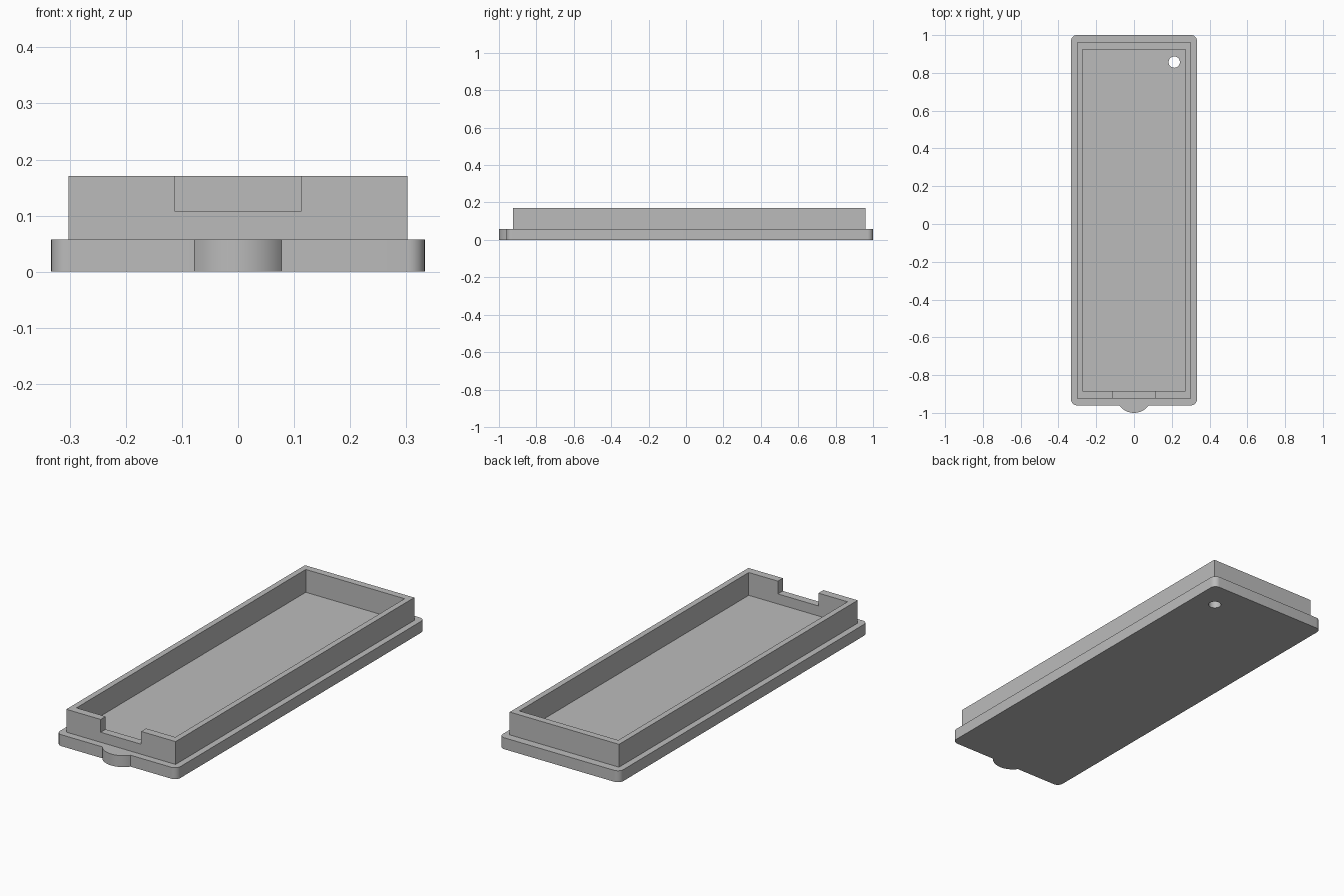
import bpy, bmesh
from math import sin, cos, pi, asin

cube = bpy.data.objects.get("Cube")
if cube:
    bpy.data.objects.remove(cube, do_unlink=True)

grey = bpy.data.materials.new("plain grey")
grey.use_nodes = True
colour = (0.5, 0.5, 0.5, 1)
grey.diffuse_color = colour
grey.node_tree.nodes["Principled BSDF"].inputs["Base Color"].default_value = colour


def prism(name, outline, z0, z1):
    """Extrude a flat outline (counter-clockwise) from z0 to z1."""
    bm = bmesh.new()
    face = bm.faces.new([bm.verts.new((x, y, z0)) for x, y in outline])
    top = bmesh.ops.extrude_face_region(bm, geom=[face])["geom"]
    bmesh.ops.translate(bm, vec=(0, 0, z1 - z0),
                        verts=[v for v in top if isinstance(v, bmesh.types.BMVert)])
    bmesh.ops.recalc_face_normals(bm, faces=bm.faces)
    mesh = bpy.data.meshes.new(name)
    bm.to_mesh(mesh)
    bm.free()
    mesh.materials.append(grey)
    obj = bpy.data.objects.new(name, mesh)
    bpy.context.collection.objects.link(obj)
    return obj


def arc(cx, cy, r, start, end, steps):
    angles = [start + (end - start) * i / steps for i in range(steps + 1)]
    return [(cx + r * cos(a), cy + r * sin(a)) for a in angles]


def rect(x0, x1, y0, y1):
    return [(x0, y0), (x1, y0), (x1, y1), (x0, y1)]


def activate(obj):
    bpy.ops.object.select_all(action="DESELECT")
    obj.select_set(True)
    bpy.context.view_layer.objects.active = obj


def cut(obj, cutter):
    """Subtract the cutter from the object and discard it."""
    mod = obj.modifiers.new("cut", "BOOLEAN")
    mod.operation, mod.object, mod.solver = "DIFFERENCE", cutter, "EXACT"
    activate(obj)
    bpy.ops.object.modifier_apply(modifier=mod.name)
    bpy.data.objects.remove(cutter, do_unlink=True)


# Base plate: rounded rectangle with a curved thumb tab at the front
half, front, back, r = 0.333, -0.96, 1.0, 0.03
base_top, rim_top = 0.057, 0.171
tab_half, tab_depth = 0.078, 0.04
tab_r = (tab_half ** 2 + tab_depth ** 2) / (2 * tab_depth)
spread = asin(tab_half / tab_r)
outline = arc(0, -1 + tab_r, tab_r, -pi / 2 - spread, -pi / 2 + spread, 20)
for i, (sx, y) in enumerate([(1, front + r), (1, back - r), (-1, back - r), (-1, front + r)]):
    outline += arc(sx * (half - r), y, r, (i - 1) * pi / 2, i * pi / 2, 8)
base = prism("base_plate", outline, 0, base_top)

# Round hole through the back left corner of the floor
cut(base, prism("hole_cutter", arc(0.213, 0.857, 0.03, 0, 2 * pi * 31 / 32, 31), -0.1, 0.2))

# Raised rim with an open middle and a notch in its front wall
rim = prism("raised_rim", rect(-0.302, 0.302, -0.924, 0.96), base_top, rim_top)
cut(rim, prism("pocket_cutter", rect(-0.273, 0.273, -0.885, 0.925), 0, 0.3))
cut(rim, prism("notch_cutter", rect(-0.112, 0.112, -1.0, -0.86), 0.107, 0.3))

for part in (base, rim):
    activate(part)
    bpy.ops.object.shade_smooth_by_angle(angle=pi / 6)
